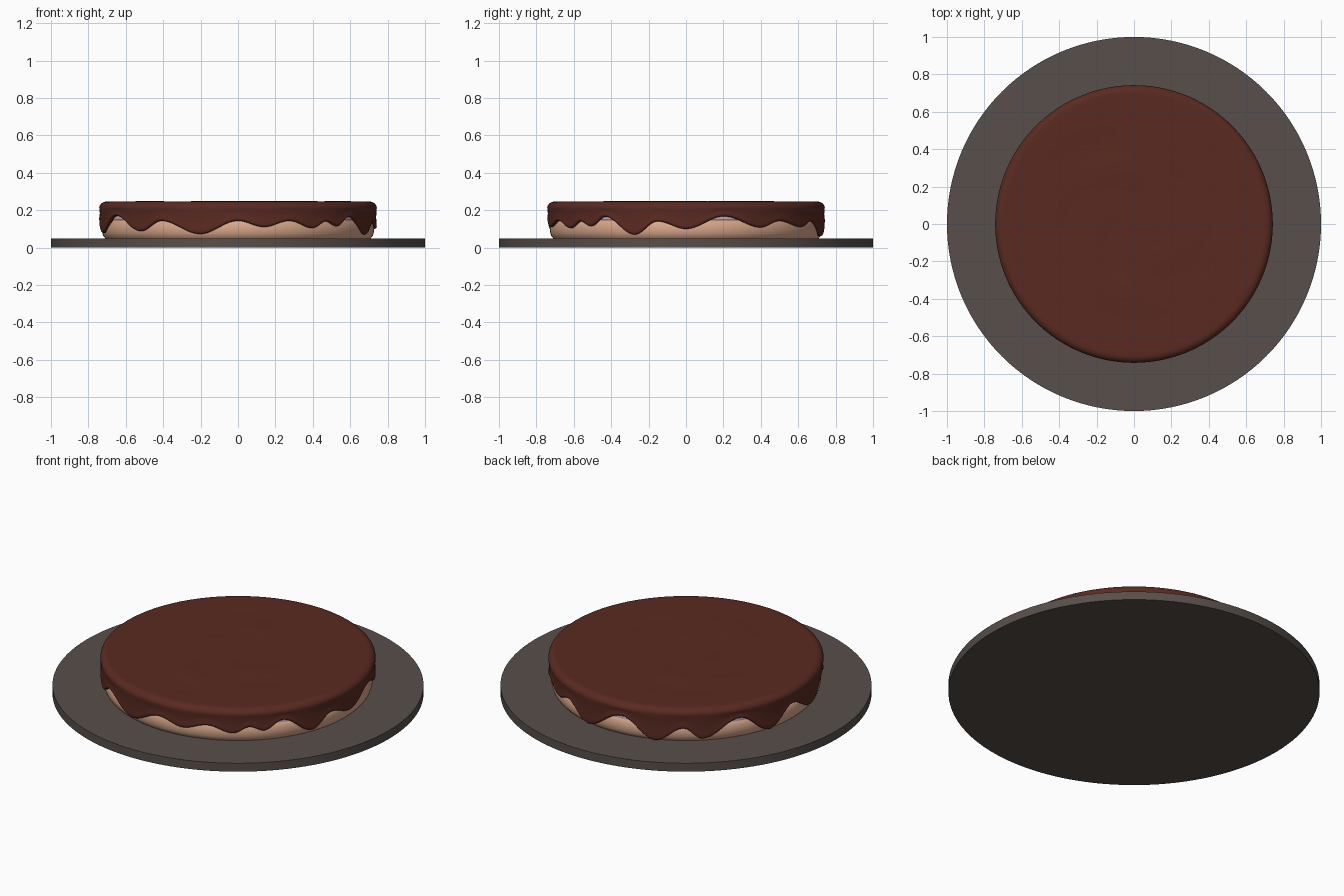
import bpy, bmesh, math

cube = bpy.data.objects.get("Cube")
if cube:
    bpy.data.objects.remove(cube)


def material(name, rgb):
    m = bpy.data.materials.new(name)
    m.use_nodes = True
    m.diffuse_color = (*rgb, 1)
    m.node_tree.nodes["Principled BSDF"].inputs["Base Color"].default_value = (*rgb, 1)
    return m


slate = material("slate grey", (0.095, 0.077, 0.067))
sponge = material("peach sponge", (0.70, 0.39, 0.26))
cream = material("lilac cream", (0.62, 0.45, 0.58))
chocolate = material("chocolate", (0.10, 0.023, 0.015))


def lathe(name, profile, mat, segments):
    """Sweep a profile around z; profile(angle) gives (radius, z) from axis to axis."""
    bm = bmesh.new()
    angles = [math.tau * i / segments for i in range(segments)]
    rings = [[bm.verts.new((r * math.cos(a), r * math.sin(a), z)) for r, z in profile(a)]
             for a in angles]
    for i, ring in enumerate(rings):
        following = rings[(i + 1) % segments]
        for j in range(len(ring) - 1):
            bm.faces.new((ring[j], ring[j + 1], following[j + 1], following[j]))
    bmesh.ops.remove_doubles(bm, verts=bm.verts, dist=0.00001)
    bmesh.ops.recalc_face_normals(bm, faces=bm.faces)
    mesh = bpy.data.meshes.new(name)
    bm.to_mesh(mesh)
    bm.free()
    obj = bpy.data.objects.new(name, mesh)
    bpy.context.collection.objects.link(obj)
    mesh.materials.append(mat)
    bpy.ops.object.select_all(action="DESELECT")
    obj.select_set(True)
    bpy.context.view_layer.objects.active = obj
    bpy.ops.object.shade_smooth_by_angle(angle=math.radians(40))
    return obj


def disc(name, radius, low, high, mat, bulge=0.0):
    """Solid round layer whose side can swell a little."""
    steps = 8 if bulge else 1
    side = []
    for k in range(steps + 1):
        t = k / steps
        side.append((radius + bulge * math.sin(math.pi * t) ** 0.6, low + (high - low) * t))
    points = [(0, low)] + side + [(0, high)]
    return lathe(name, lambda a: points, mat, 128)


# Plate and cake layers
disc("plate", 1.0, 0, 0.05, slate)
disc("lower_sponge", 0.71, 0.05, 0.15, sponge, 0.018)
disc("cream_filling", 0.722, 0.147, 0.172, cream)
disc("upper_sponge", 0.71, 0.17, 0.235, sponge, 0.01)

# Lower rim of the icing: (degrees, height in thousandths)
RIM = [(0, 100), (16, 167), (33, 108), (43, 142), (57, 110), (66, 142), (79, 60), (97, 168),
       (112, 55), (124, 132), (132, 70), (148, 168), (163, 58), (176, 155), (191, 78),
       (208, 170), (225, 88), (236, 143), (254, 73), (270, 143), (281, 110), (292, 143),
       (303, 104), (310, 140), (316, 114), (324, 165), (338, 70), (348, 140), (360, 100)]


def rim_height(angle):
    d = math.degrees(angle) % 360
    for (d0, z0), (d1, z1) in zip(RIM, RIM[1:]):
        if d0 <= d <= d1:
            t = (d - d0) / (d1 - d0)
            return (z0 + (z1 - z0) * (1 - math.cos(math.pi * t)) / 2) / 1000


def icing_profile(angle):
    edge = rim_height(angle)
    points = []
    # Gently swirled top
    for k in range(25):
        r = 0.7 * k / 24
        swirl = math.sin(14 * r + 2 * angle) + math.sin(23 * r - 3 * angle)
        points.append((r, 0.247 + 0.0015 * swirl * math.sin(math.pi * k / 24)))
    # Rounded shoulder
    for k in range(1, 9):
        t = math.pi / 2 * k / 8
        points.append((0.7 + 0.042 * math.sin(t), 0.212 + 0.035 * math.cos(t)))
    # Side wall down to the drip
    low = edge + 0.012
    for k in range(1, 9):
        t = k / 8
        points.append((0.742 - 0.003 * math.sin(math.pi * t), 0.212 + (low - 0.212) * t))
    # Rounded lip and hidden inner wall
    for k in range(1, 7):
        t = math.pi * k / 6
        points.append((0.729 + 0.013 * math.cos(t), low - 0.012 * math.sin(t)))
    return points + [(0.716, 0.23), (0, 0.23)]


lathe("chocolate_icing", icing_profile, chocolate, 360)
